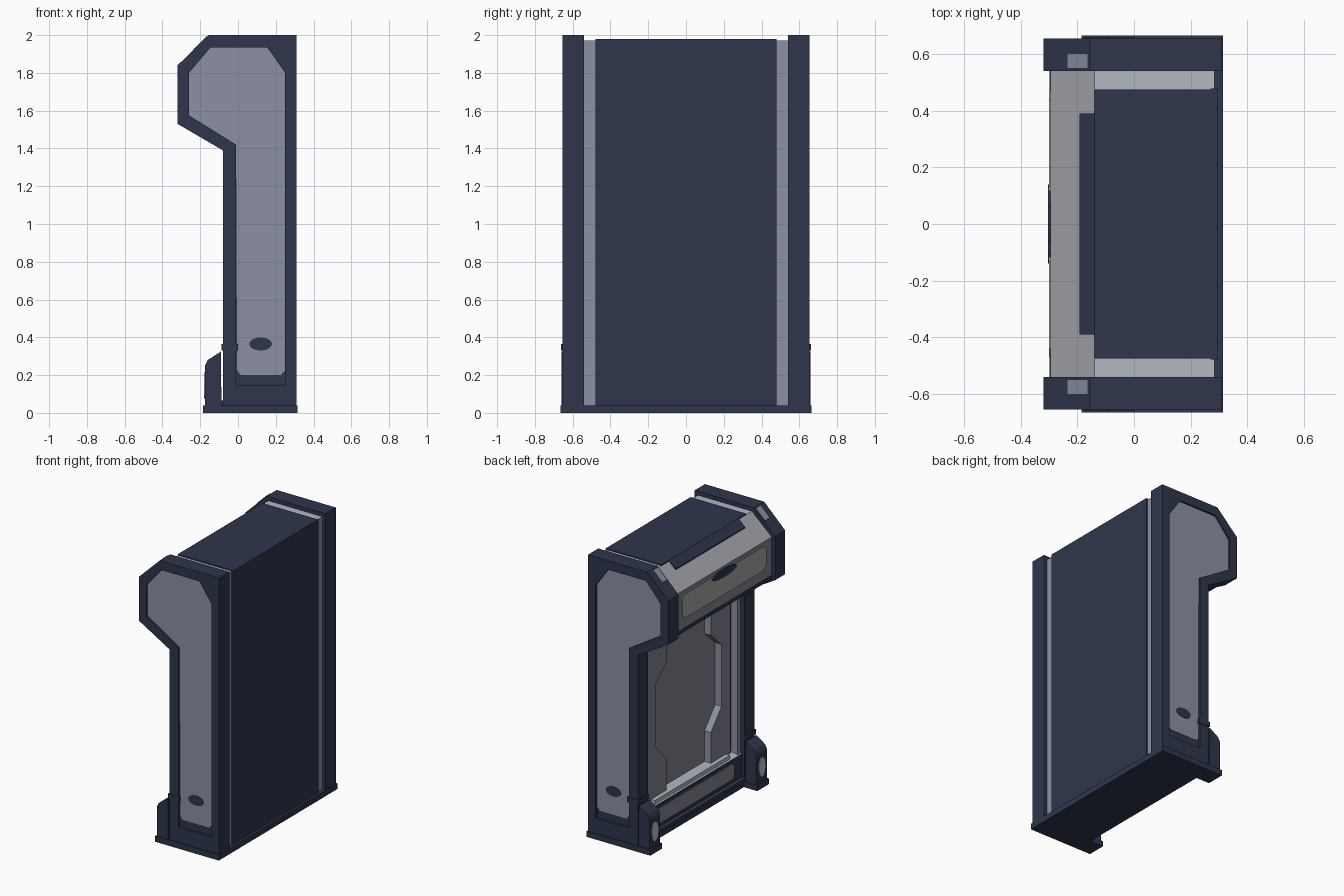
import bpy, bmesh, math

if "Cube" in bpy.data.objects:
    bpy.data.objects.remove(bpy.data.objects["Cube"])


def mat(name, r, g, b):
    m = bpy.data.materials.new(name)
    lin = [((c / 255 + 0.055) / 1.055) ** 2.4 for c in (r, g, b)]
    m.diffuse_color = (*lin, 1)
    m.use_nodes = True
    m.node_tree.nodes["Principled BSDF"].inputs["Base Color"].default_value = m.diffuse_color
    return m


NAVY = mat("navy", 46, 54, 75)
PANEL = mat("blue grey", 140, 145, 162)
PALE = mat("pale grey", 178, 183, 194)
GREY = mat("mid grey", 130, 134, 143)
SLOPE = mat("slope grey", 166, 169, 176)
INSET = mat("inset grey", 168, 168, 170)
LAMP = mat("lamp grey", 192, 192, 197)


def finish(name, bm, mats, rule=None):
    bmesh.ops.recalc_face_normals(bm, faces=bm.faces)
    me = bpy.data.meshes.new(name)
    if rule:
        for f in bm.faces:
            f.material_index = rule(f.normal, f.calc_center_median())
    bm.to_mesh(me)
    bm.free()
    for m in mats:
        me.materials.append(m)
    ob = bpy.data.objects.new(name, me)
    bpy.context.collection.objects.link(ob)
    return ob


def prism(name, pts, a, b, mats, axis="y", rule=None):
    """Extrude a profile from a to b: axis y takes (x, z), axis x takes (y, z)."""
    place = (lambda p, d: (p[0], d, p[1])) if axis == "y" else (lambda p, d: (d, p[0], p[1]))
    bm = bmesh.new()
    lo = [bm.verts.new(place(p, a)) for p in pts]
    hi = [bm.verts.new(place(p, b)) for p in pts]
    bm.faces.new(lo)
    bm.faces.new(hi)
    n = len(pts)
    for i in range(n):
        j = (i + 1) % n
        bm.faces.new((lo[i], lo[j], hi[j], hi[i]))
    return finish(name, bm, mats, rule)


def box(name, x, y, z, m):
    return prism(name, [(x[0], z[0]), (x[1], z[0]), (x[1], z[1]), (x[0], z[1])], y[0], y[1], [m])


def ellipse(cx, cz, rx, rz, n=16):
    return [(cx + rx * math.cos(2 * math.pi * i / n), cz + rz * math.sin(2 * math.pi * i / n))
            for i in range(n)]


def octagon(hy, z0, z1, c):
    return [(-hy, z0 + c), (-hy + c, z0), (hy - c, z0), (hy, z0 + c),
            (hy, z1 - c), (hy - c, z1), (-hy + c, z1), (-hy, z1 - c)]


OUTER = [(-.32, 1.53), (-.32, 1.84), (-.155, 2), (.18, 2), (.31, 2), (.31, .04), (-.08, .04), (-.08, 1.39)]
INNER = [(-.26, 1.575), (-.26, 1.80), (-.145, 1.935), (.155, 1.935), (.25, 1.80), (.25, .145),
         (-.01, .145), (-.01, 1.42)]
FIELD = INNER[:5] + [(.25, .225), (.225, .2), (.015, .2), (-.005, .225), (-.01, 1.42)]


def side_panel(name, s):
    # slab with a recessed field on its outer face
    bm = bmesh.new()
    loops = [[bm.verts.new((x, s * y, z)) for x, z in pts]
             for pts, y in ((OUTER, .54), (OUTER, .655), (INNER, .655), (INNER, .638))]
    bm.faces.new(loops[0])
    bm.faces.new(loops[3])
    for a, b in zip(loops, loops[1:]):
        for i in range(8):
            j = (i + 1) % 8
            bm.faces.new((a[i], a[j], b[j], b[i]))
    finish(name, bm, [NAVY])


# core: head, screen wall and kick board in one section
CORE = [(-.14, 1.972), (-.295, 1.83), (-.295, 1.54), (-.06, 1.40), (.03, 1.40), (.03, .25),
        (-.06, .23), (-.06, .04), (.285, .04), (.285, 1.972)]


def core_rule(n, c):
    if n.x > .9:
        return 1                      # back strips
    if n.z > .9:
        return 2                      # top strips and ledge
    if n.x < -.5 and n.z > .5:
        return 4                      # sloped hood
    if n.x < -.9 and c.z > .3:
        return 3                      # head front and screen wall
    return 0


prism("core", CORE, -.545, .545, [NAVY, PANEL, PALE, GREY, SLOPE], rule=core_rule)
box("back_cover", (.27, .297), (-.478, .478), (.04, 1.98), NAVY)
box("top_cover", (-.14, .297), (-.475, .475), (1.95, 1.98), NAVY)
prism("hood_lip", [(-.14, 1.98), (-.192, 1.932), (-.192, 1.92), (-.14, 1.96)], -.39, .39, [NAVY])

# head front details
prism("head_inset", octagon(.47, 1.63, 1.80, .03), -.301, -.29, [INSET], "x")
prism("head_mark", ellipse(0, 1.785, .14, .03), -.304, -.295, [NAVY], "x")
box("head_bottom_trim", (-.298, -.28), (-.54, .54), (1.535, 1.56), NAVY)

# display surround and kick board
box("screen_ledge", (-.05, .03), (-.42, .42), (.235, .262), PALE)
prism("kick_inset", octagon(.45, .09, .2, .02), -.066, -.058, [GREY], "x")
box("front_sill", (-.09, -.05), (-.54, .54), (.04, .065), NAVY)

for s, side in ((-1, "front"), (1, "rear")):
    def span(a, b):
        return tuple(sorted((s * a, s * b)))

    side_panel(side + "_side_panel", s)
    prism(side + "_side_field", FIELD, *span(.636, .642), [PANEL])
    prism(side + "_side_mark", ellipse(.12, .365, .06, .035), *span(.64, .645), [NAVY])
    # stepped cheek beside the screen
    cheek = [(.47, .25), (.25, .25), (.25, .48), (.37, .62), (.37, 1.06), (.25, 1.17), (.25, 1.41), (.47, 1.41)]
    prism(side + "_screen_cheek", [(s * y, z) for y, z in cheek], -.02, .04, [GREY, PANEL], "x",
          lambda n, c: 0 if abs(n.x) > .5 else 1)
    box(side + "_dark_groove", (.0, .04), span(.47, .51), (.25, 1.41), NAVY)
    box(side + "_screen_post", (-.05, .04), span(.505, .54), (.23, 1.42), PANEL)
    # small plate on the hood slope
    prism(side + "_slope_plate", [(-.235, 1.927), (-.165, 1.995), (-.165, 1.985), (-.235, 1.917)],
          *span(.55, .60), [PANEL])
    # foot, clip and lamp
    foot = [(-.175, .04), (-.175, .25), (-.16, .28), (-.09, .325), (-.088, .04)]
    prism(side + "_foot", foot, *span(.54, .658), [NAVY])
    box(side + "_foot_clip", (-.088, 0), span(.54, .661), (.33, .365), NAVY)
    prism(side + "_foot_lamp", ellipse(s * .6, .145, .038, .07), -.181, -.173, [LAMP], "x")
    box(side + "_foot_base", (-.185, -.07), span(.535, .665), (0, .04), NAVY)

# base plate
box("base_plate", (-.08, .315), (-.665, .665), (0, .04), NAVY)
